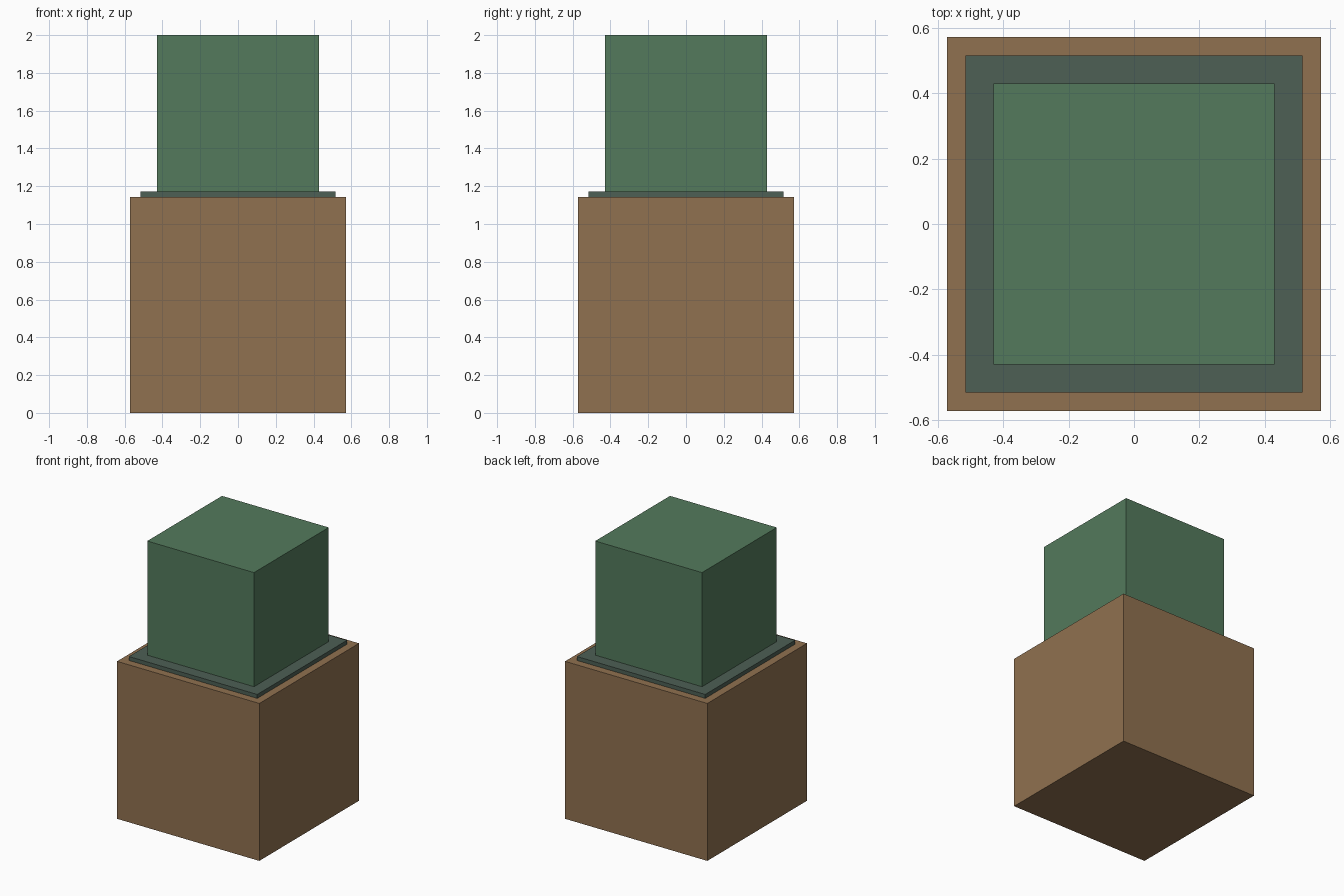
import bpy

if "Cube" in bpy.data.objects:
    bpy.data.objects.remove(bpy.data.objects["Cube"])


def material(name, rgb):
    mat = bpy.data.materials.new(name)
    mat.diffuse_color = (*rgb, 1.0)
    mat.use_nodes = True
    mat.node_tree.nodes["Principled BSDF"].inputs["Base Color"].default_value = mat.diffuse_color
    return mat


def block(name, width, z0, z1, mat):
    """Square block centred on the z axis, from z0 to z1."""
    bpy.ops.mesh.primitive_cube_add(size=1, location=(0, 0, (z0 + z1) / 2))
    obj = bpy.context.object
    obj.name = name
    obj.scale = (width, width, z1 - z0)
    bpy.ops.object.transform_apply(location=False, rotation=False, scale=True)
    obj.data.materials.append(mat)
    return obj


POT = 8 / 7   # pot is a cube; the bush is a smaller cube resting on it

# Wooden planter box
block("planter_box", POT, 0, POT, material("brown_wood", (0.28, 0.165, 0.08)))

# Thin layer of cover, half sunk into the box top
block("soil_cover", 1.03, POT - 0.0286, POT + 0.0286,
      material("grey_green", (0.075, 0.115, 0.09)))

# Clipped cube bush
block("bush", 2 - POT, POT, 2, material("leaf_green", (0.087, 0.195, 0.107)))
